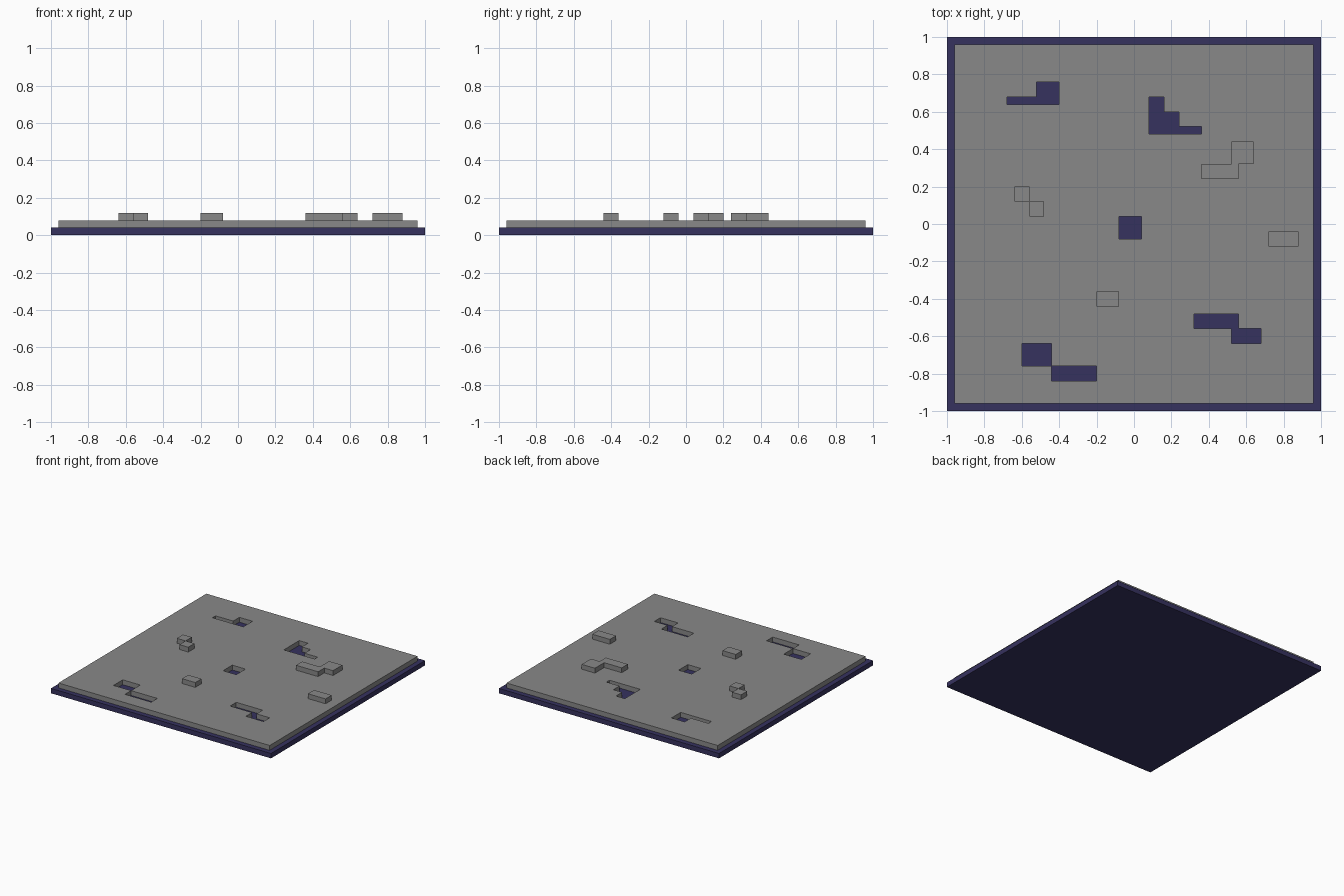
import bpy, bmesh

if "Cube" in bpy.data.objects:
    bpy.data.objects.remove(bpy.data.objects["Cube"])

U = 0.04  # grid unit: every edge sits on a multiple of this


def material(name, rgb):
    m = bpy.data.materials.new(name)
    m.diffuse_color = (*rgb, 1)
    m.use_nodes = True
    m.node_tree.nodes["Principled BSDF"].inputs["Base Color"].default_value = m.diffuse_color
    return m


navy = material("dark navy", (0.037, 0.032, 0.114))
gray = material("stone gray", (0.25, 0.25, 0.25))


def inside(x, y, rects):
    return any(a < x < b and c < y < d for a, b, c, d in rects)


def plate(name, solids, holes, z0, z1, mat):
    """Closed block: union of solid rectangles minus holes (x0, x1, y0, y1 in grid units)."""
    rects = solids + holes
    xs = sorted({v for r in rects for v in r[:2]})
    ys = sorted({v for r in rects for v in r[2:]})

    def filled(i, j):
        if not (0 <= i < len(xs) - 1 and 0 <= j < len(ys) - 1):
            return False
        x, y = (xs[i] + xs[i + 1]) / 2, (ys[j] + ys[j + 1]) / 2
        return inside(x, y, solids) and not inside(x, y, holes)

    bm = bmesh.new()
    cache = {}

    def vert(i, j, z):
        if (i, j, z) not in cache:
            cache[i, j, z] = bm.verts.new((xs[i] * U, ys[j] * U, z * U))
        return cache[i, j, z]

    for i in range(len(xs) - 1):
        for j in range(len(ys) - 1):
            if not filled(i, j):
                continue
            ring = [(i, j), (i + 1, j), (i + 1, j + 1), (i, j + 1)]
            bm.faces.new([vert(*p, z1) for p in ring])
            bm.faces.new([vert(*p, z0) for p in reversed(ring)])
            # walls only where the neighbouring cell is empty
            for k, (di, dj) in enumerate([(0, -1), (1, 0), (0, 1), (-1, 0)]):
                if not filled(i + di, j + dj):
                    p, q = ring[k], ring[(k + 1) % 4]
                    bm.faces.new([vert(*p, z0), vert(*q, z0), vert(*q, z1), vert(*p, z1)])
    me = bpy.data.meshes.new(name)
    bm.to_mesh(me)
    bm.free()
    me.materials.append(mat)
    ob = bpy.data.objects.new(name, me)
    bpy.context.collection.objects.link(ob)
    return ob


# Navy base sheet
plate("base_plate", [(-25, 25, -25, 25)], [], 0, 1, navy)

# Gray slab with cut-outs showing the base
pits = [
    (-17, -10, 16, 17), (-13, -10, 16, 19),             # back left
    (2, 9, 12, 13), (2, 6, 12, 15), (2, 4, 12, 17),     # back right steps
    (-2, 1, -2, 1),                                     # centre
    (8, 14, -14, -12), (13, 17, -16, -14),              # front right
    (-15, -11, -19, -16), (-11, -5, -21, -19),          # front left
]
plate("ground_slab", [(-24, 24, -24, 24)], pits, 1, 2, gray)

# Raised blocks on the slab
plate("raised_block_back_right", [(9, 14, 6, 8), (13, 16, 8, 11)], [], 2, 3, gray)
plate("raised_block_left_upper", [(-16, -14, 3, 5)], [], 2, 3, gray)
plate("raised_block_left_lower", [(-14, -12, 1, 3)], [], 2, 3, gray)
plate("raised_block_right", [(18, 22, -3, -1)], [], 2, 3, gray)
plate("raised_block_front", [(-5, -2, -11, -9)], [], 2, 3, gray)
